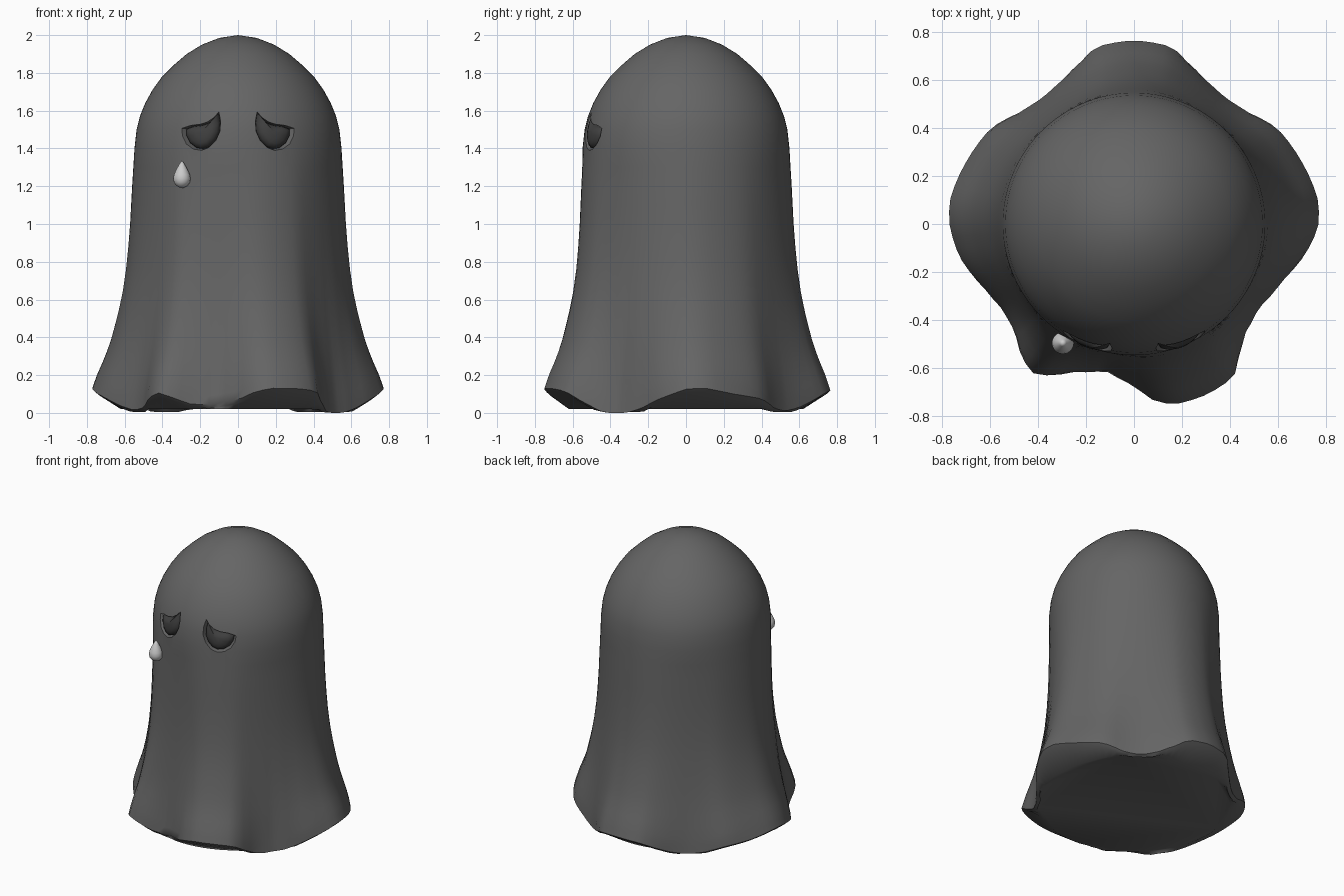
import bpy, bmesh, math

if "Cube" in bpy.data.objects:
    bpy.data.objects.remove(bpy.data.objects["Cube"])

# Hem outline seen from above: (angle in degrees, radius)
HEM = [(0, .775), (7, .782), (20, .747), (34, .72), (45, .665), (54, .65), (63, .67), (72, .715),
       (78, .757), (90, .77), (102, .757), (108, .715), (117, .67), (126, .65), (135, .665),
       (146, .72), (160, .747), (173, .782), (180, .775), (192, .735), (204, .68), (213, .655),
       (222, .67), (230, .73), (236, .752), (241, .725), (248, .67), (259, .63), (270, .68),
       (277, .75), (283, .778), (293, .78), (303, .765), (309, .70), (316, .65), (326, .627),
       (339, .665), (348, .716), (360, .775)]
# Side profiles (z, radius) along a lobe and along a valley between lobes
LOBE = [(.1, .785), (.2, .75), (.3, .705), (.4, .67), (.6, .618), (.8, .588), (1, .572), (1.2, .561),
        (1.4, .548), (1.5, .537), (1.6, .512), (1.7, .46), (1.8, .388), (1.9, .272), (1.95, .19),
        (1.985, .1), (2, 0)]
VALLEY = [(0, .64), (.2, .615), (.4, .59), (.6, .57), (.8, .556), (1, .55), (1.2, .547), (1.4, .545)]


def lerp(table, x):
    if x <= table[0][0]:
        return table[0][1]
    for (a, u), (b, v) in zip(table, table[1:]):
        if x <= b:
            return u + (v - u) * (x - a) / (b - a)
    return table[-1][1]


def flare(deg):
    return (lerp(HEM, deg % 360) - .64) / .14


def radius(deg, z):
    lobe = lerp(LOBE, z)
    valley = lerp(VALLEY, z) if z < 1.4 else lobe
    return valley + (lobe - valley) * flare(deg)


def lift(deg):
    return .13 * max(0, min(1, flare(deg))) + .05 * math.exp(-((deg - 261) / 13) ** 2)


def polar(deg, r, z):
    a = math.radians(deg)
    return (r * math.cos(a), r * math.sin(a), z)


def material(name, v):
    m = bpy.data.materials.new(name)
    m.diffuse_color = (v, v, v, 1)
    m.use_nodes = True
    m.node_tree.nodes["Principled BSDF"].inputs["Base Color"].default_value = m.diffuse_color
    return m


# Skin a stack of rings; a single-point ring is a pole, other ends are capped
def skin(name, rings, mat=None):
    bm = bmesh.new()
    rows = [[bm.verts.new(p) for p in ring] for ring in rings]
    for a, b in zip(rows, rows[1:]):
        n = max(len(a), len(b))
        for i in range(n):
            j = (i + 1) % n
            if len(b) == 1:
                bm.faces.new((a[i], a[j], b[0]))
            elif len(a) == 1:
                bm.faces.new((a[0], b[j], b[i]))
            else:
                bm.faces.new((a[i], a[j], b[j], b[i]))
    for row in (rows[0], rows[-1]):
        if len(row) > 1:
            bm.faces.new(row)
    bmesh.ops.recalc_face_normals(bm, faces=bm.faces[:])
    me = bpy.data.meshes.new(name)
    bm.to_mesh(me)
    bm.free()
    ob = bpy.data.objects.new(name, me)
    bpy.context.collection.objects.link(ob)
    if mat:
        me.materials.append(mat)
    return ob


def activate(ob):
    bpy.ops.object.select_all(action='DESELECT')
    ob.select_set(True)
    bpy.context.view_layer.objects.active = ob


cloth, dark = material("cloth", .13), material("dark", .05)

# Draped sheet body with a closed underside
angles = [i * 4 for i in range(90)]
levels = [0, .05, .1, .17, .25, .33, .42, .52, .64, .76, .88, 1, 1.1, 1.2, 1.3, 1.4, 1.5, 1.57,
          1.64, 1.71, 1.78, 1.84, 1.9, 1.95, 1.985]
rings = [[polar(d, min(lerp(HEM, d), .64) - .02, .02) for d in angles],
         [polar(d, lerp(HEM, d) - .025, max(.004, lift(d) - .02)) for d in angles]]
for z0 in levels:
    ring = []
    for d in angles:
        z = z0 + lift(d) * max(0, 1 - z0 / .6)
        ring.append(polar(d, radius(d, z), z))
    rings.append(ring)
rings.append([(0, 0, 2)])
body = skin("sheet_body", rings, cloth)

# Drooping half-moon eye outline, x and z
EYE = [(.105, 1.59), (.13, 1.56), (.165, 1.537), (.2, 1.526), (.25, 1.52), (.293, 1.505),
       (.29, 1.465), (.27, 1.425), (.235, 1.4), (.195, 1.393), (.155, 1.408), (.12, 1.445),
       (.1, 1.49), (.096, 1.54)]
CX, CZ = .195, 1.475


# Eye outline scaled and laid on the body surface at a given offset
def eye_ring(side, scale, offset):
    ring = []
    for x, z in EYE:
        x, z = CX + (x - CX) * scale, CZ + (z - CZ) * scale
        r = radius(290, z) if z >= 1.4 else radius(270, 1.4)
        a = -math.acos(x / r)
        ring.append(((r + offset) * math.cos(a) * side, (r + offset) * math.sin(a), z))
    return ring


for side, label in ((-1, "left"), (1, "right")):
    # Recessed socket with a sloping rim
    cutter = skin("socket_cutter", [eye_ring(side, .93, -.05), eye_ring(side, 1, -.015),
                                    eye_ring(side, 1.12, .03)])
    mod = body.modifiers.new("socket", 'BOOLEAN')
    mod.object, mod.operation, mod.solver = cutter, 'DIFFERENCE', 'EXACT'
    activate(body)
    bpy.ops.object.modifier_apply(modifier=mod.name)
    bpy.data.objects.remove(cutter)
    # Bulging dark eye inside the socket
    eye = skin(label + "_eye", [eye_ring(side, .95, -.06), eye_ring(side, .95, -.03),
                                eye_ring(side, .85, -.008), eye_ring(side, .6, .004),
                                eye_ring(side, .3, .01)], dark)
    activate(eye)
    bpy.ops.object.shade_smooth_by_angle(angle=math.radians(50))

activate(body)
bpy.ops.object.shade_smooth_by_angle(angle=math.radians(50))

# Teardrop below the left eye
DROP = [(.012, 1.193), (.03, 1.203), (.042, 1.22), (.046, 1.24), (.042, 1.262), (.03, 1.288),
        (.015, 1.316)]
tear = skin("teardrop", [[(-.297, -.497, 1.19)]] +
            [[(-.297 + r * math.cos(i * math.pi / 10), -.497 + r * math.sin(i * math.pi / 10), z)
              for i in range(20)] for r, z in DROP] + [[(-.297, -.497, 1.337)]])
activate(tear)
bpy.ops.object.shade_smooth_by_angle(angle=math.radians(60))
